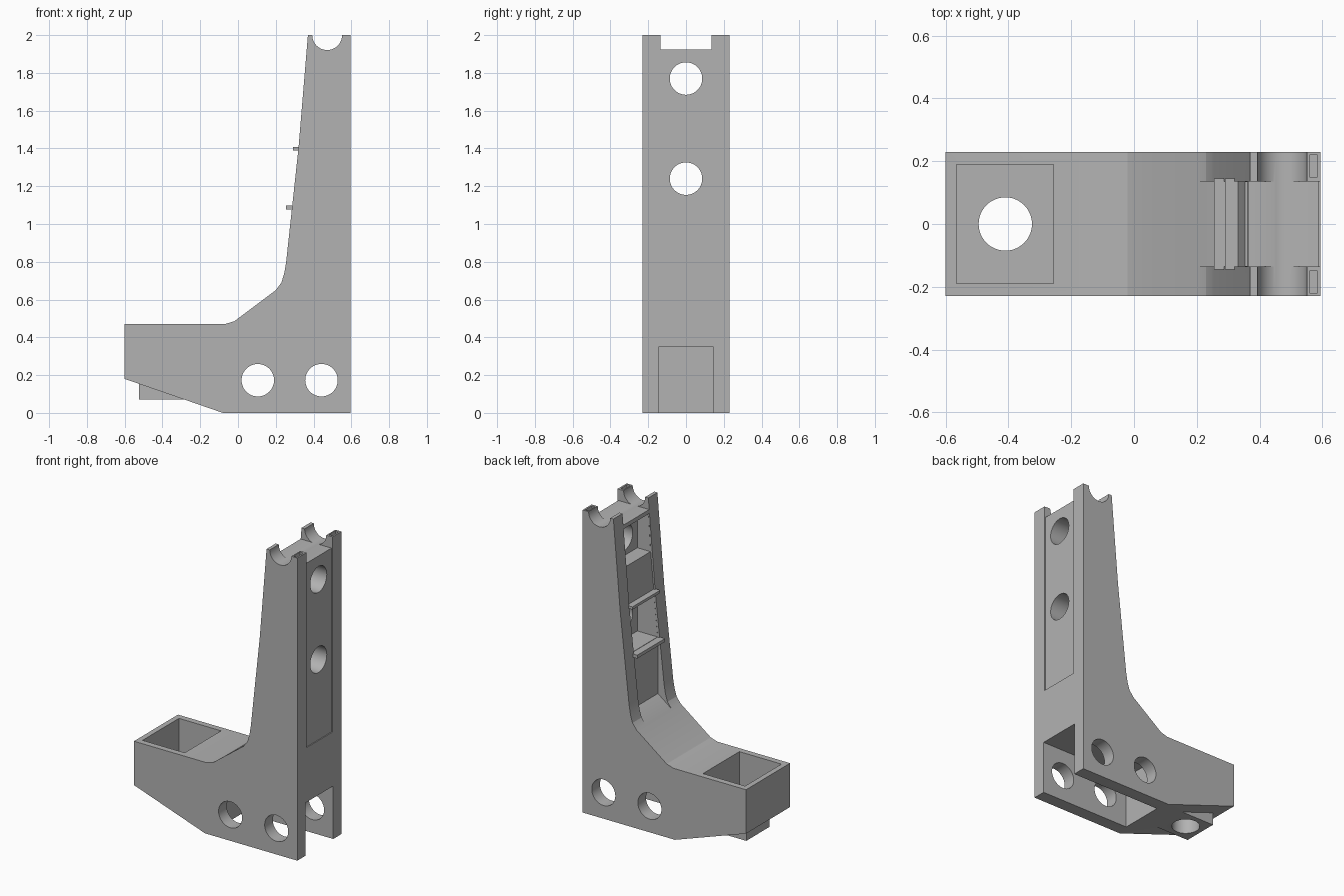
import bpy, bmesh, math
from mathutils import Vector

cube = bpy.data.objects.get("Cube")
if cube:
    bpy.data.objects.remove(cube, do_unlink=True)

grey = bpy.data.materials.new("plain grey")
grey.use_nodes = True
grey.diffuse_color = (0.45, 0.45, 0.45, 1)
grey.node_tree.nodes["Principled BSDF"].inputs["Base Color"].default_value = (0.45, 0.45, 0.45, 1)


def prism(name, points, direction):
    """Extrude a closed loop of 3D points along a direction."""
    bm = bmesh.new()
    face = bm.faces.new([bm.verts.new(p) for p in points])
    ext = bmesh.ops.extrude_face_region(bm, geom=[face])["geom"]
    bmesh.ops.translate(bm, vec=Vector(direction),
                        verts=[v for v in ext if isinstance(v, bmesh.types.BMVert)])
    bmesh.ops.recalc_face_normals(bm, faces=bm.faces)
    mesh = bpy.data.meshes.new(name)
    bm.to_mesh(mesh)
    bm.free()
    mesh.materials.append(grey)
    ob = bpy.data.objects.new(name, mesh)
    bpy.context.collection.objects.link(ob)
    return ob


def side_prism(name, outline, half):
    return prism(name, [(x, -half, z) for x, z in outline], (0, 2 * half, 0))


def box(name, x, y, z):
    return prism(name, [(x[0], y[0], z[0]), (x[1], y[0], z[0]), (x[1], y[1], z[0]), (x[0], y[1], z[0])],
                 (0, 0, z[1] - z[0]))


def rod(name, start, direction, radius, sides=48):
    d = Vector(direction)
    turn = d.to_track_quat('Z', 'Y')
    ring = [Vector(start) + turn @ Vector((radius * math.cos(a), radius * math.sin(a), 0))
            for a in (2 * math.pi * i / sides for i in range(sides))]
    return prism(name, ring, d)


def boolean(target, tool, operation='DIFFERENCE'):
    """Apply a boolean and discard the tool."""
    mod = target.modifiers.new("cut", 'BOOLEAN')
    mod.operation = operation
    mod.solver = 'EXACT'
    mod.object = tool
    bpy.context.view_layer.update()
    evaluated = target.evaluated_get(bpy.context.evaluated_depsgraph_get())
    mesh = bpy.data.meshes.new_from_object(evaluated)
    target.modifiers.clear()
    target.data = mesh
    bpy.data.objects.remove(tool, do_unlink=True)


# Bracket body: foot, ramp and tapering column
body = side_prism("bracket_body", [
    (-0.6, 0.18), (-0.08, 0), (0.595, 0), (0.595, 2), (0.37, 2), (0.32, 1.4), (0.255, 0.8),
    (0.245, 0.74), (0.23, 0.69), (0.2, 0.65), (-0.02, 0.485), (-0.07, 0.47), (-0.6, 0.47)], 0.23)

# Mounting boss under the foot
boolean(body, box("boss", (-0.525, -0.275), (-0.12, 0.12), (0.07, 0.21)), 'UNION')

# Foot pocket and its drain hole
boolean(body, box("pocket", (-0.565, -0.257), (-0.19, 0.19), (0.2, 0.6)))
boolean(body, rod("foot_hole", (-0.41, 0, -0.1), (0, 0, 0.5), 0.085))

# Slot between the lower cheeks
boolean(body, box("lower_slot", (-0.06, 0.7), (-0.145, 0.145), (-0.1, 0.35)))

# Cross holes in the cheeks
for x in (0.105, 0.442):
    boolean(body, rod("cheek_hole", (x, -0.4, 0.173), (0, 0.8, 0), 0.086))

# Top slot and round cradle
boolean(body, box("top_slot", (0.2, 0.7), (-0.135, 0.135), (1.925, 2.1)))
boolean(body, rod("cradle", (0.472, -0.4, 2.0), (0, 0.8, 0), 0.079))

# Channel in the column's sloping face
boolean(body, side_prism("channel", [
    (0.2, 0.651), (0.3, 0.726), (0.3, 1.08), (0.33, 1.4), (0.353, 1.65), (0.368, 1.9),
    (0.15, 1.9), (0.15, 0.651)], 0.135))

# Compartments with a round hole through the rear wall
for low, high, hole in ((1.65, 1.9, 1.77), (1.1, 1.39, 1.24)):
    boolean(body, box("compartment", (0.2, 0.45), (-0.134, 0.134), (low, high - 0.001)))
    boolean(body, rod("rear_hole", (0.4, 0, hole), (0.4, 0, 0), 0.086))

# Shallow panel on the rear wall
boolean(body, box("rear_panel", (0.589, 0.7), (-0.136, 0.136), (0.71, 2.2)))

# Small sockets in the rear posts
for y in (-0.185, 0.185):
    boolean(body, box("socket", (0.559, 0.584), (y - 0.035, y + 0.035), (1.95, 2.1)))

# Shelf lips that stand proud of the channel
lips = [box("upper_shelf_lip", (0.29, 0.35), (-0.145, 0.145), (1.39, 1.408)),
        box("lower_shelf_lip", (0.255, 0.32), (-0.145, 0.145), (1.076, 1.098))]

bpy.ops.object.select_all(action='DESELECT')
for ob in [body] + lips:
    ob.select_set(True)
bpy.context.view_layer.objects.active = body
bpy.ops.object.shade_smooth_by_angle(angle=math.radians(20))
